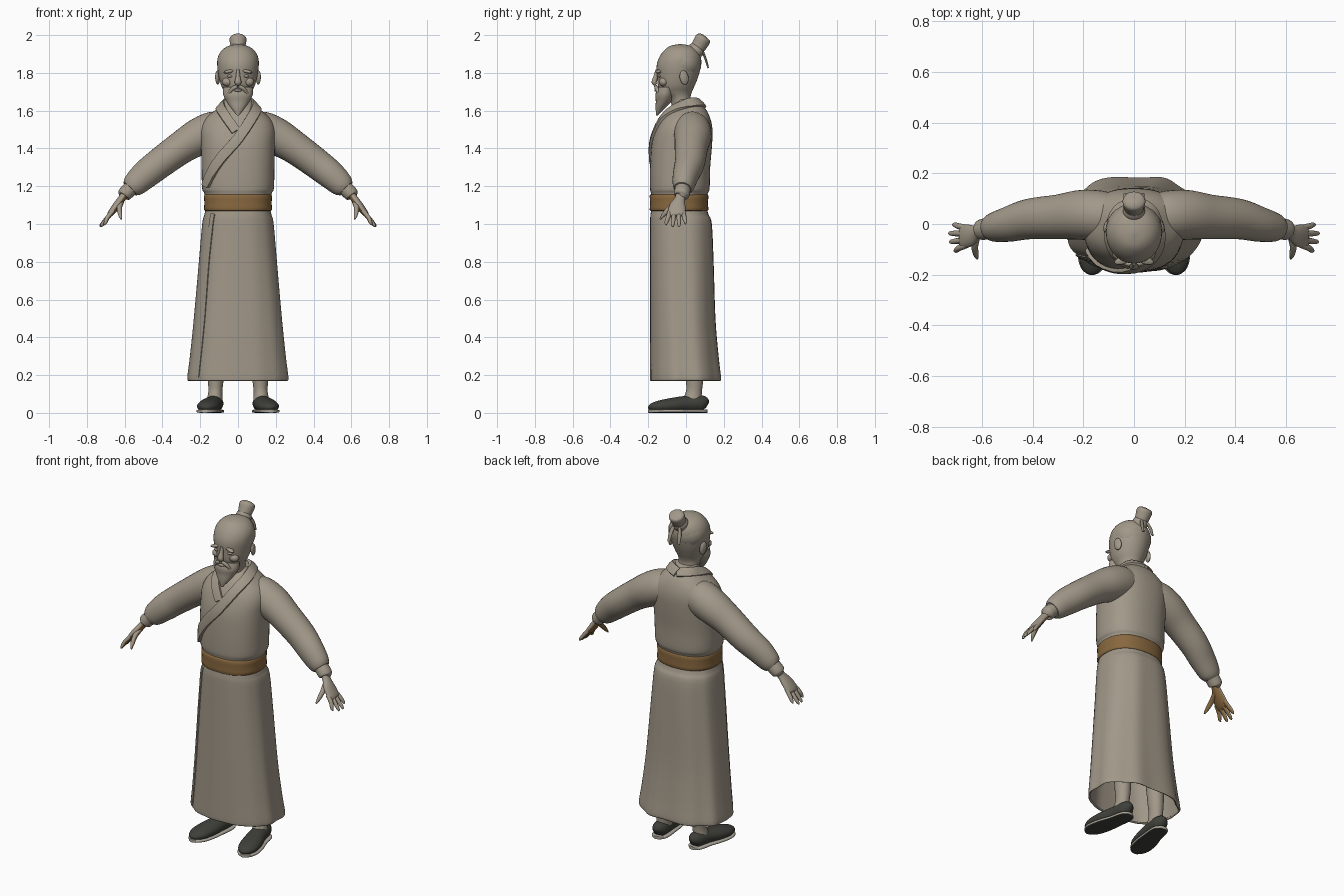
import bpy, bmesh, math
from mathutils import Vector, Matrix
from mathutils.bvhtree import BVHTree

def material(name, rgb):
    m = bpy.data.materials.new(name)
    m.diffuse_color = (*rgb, 1)
    return m

CLOTH = material("taupe", (0.36, 0.315, 0.25))
BROWN = material("leather brown", (0.25, 0.14, 0.05))
DARK = material("shoe black", (0.05, 0.05, 0.042))
PALE = material("sole edge", (0.42, 0.39, 0.33))

def finish(name, bm, mat, angle=50):
    bmesh.ops.recalc_face_normals(bm, faces=bm.faces)
    me = bpy.data.meshes.new(name)
    bm.to_mesh(me)
    bm.free()
    ob = bpy.data.objects.new(name, me)
    bpy.context.collection.objects.link(ob)
    me.materials.append(mat)
    bpy.ops.object.select_all(action='DESELECT')
    ob.select_set(True)
    bpy.context.view_layer.objects.active = ob
    bpy.ops.object.shade_smooth_by_angle(angle=math.radians(angle))
    return ob

def spline(rows, sub):
    """Catmull-Rom through rows of numbers."""
    rows = [Vector(r) for r in rows]
    if sub < 2:
        return rows
    out = []
    for i in range(len(rows) - 1):
        a, b, c, d = rows[max(i - 1, 0)], rows[i], rows[i + 1], rows[min(i + 2, len(rows) - 1)]
        for k in range(sub):
            t = k / sub
            out.append(0.5 * (2 * b + (c - a) * t + (2 * a - 5 * b + 4 * c - d) * t * t
                              + (3 * b - a - 3 * c + d) * t ** 3))
    return out + [rows[-1]]

def tube(name, rows, mat=CLOTH, n=32, sub=4, power=2, ref=(0, 1, 0), flat=False,
         fold=None, caps=True, floor=None, angle=50):
    """Loft ellipses; row = x, y, z, radius across ref, radius along ref."""
    rows = spline(rows, sub)
    pts = [Vector(r[:3]) for r in rows]
    bm, rings = bmesh.new(), []
    for i, r in enumerate(rows):
        t = Vector((0, 0, 1)) if flat else (pts[min(i + 1, len(pts) - 1)] - pts[max(i - 1, 0)]).normalized()
        u = Vector(ref)
        u = (u - t * u.dot(t)).normalized()
        v = t.cross(u)
        ring = []
        for j in range(n):
            a = 2 * math.pi * j / n
            c, s = (math.copysign(abs(q) ** (2 / power), q) for q in (math.cos(a), math.sin(a)))
            f = fold(a, i / (len(rows) - 1)) if fold else 1
            p = pts[i] + (u * r[4] * c + v * r[3] * s) * f
            if floor is not None:
                p.z = max(p.z, floor)
            ring.append(bm.verts.new(p))
        rings.append(ring)
    for a, b in zip(rings, rings[1:]):
        for j in range(n):
            bm.faces.new((a[j], a[(j + 1) % n], b[(j + 1) % n], b[j]))
    if caps:
        bm.faces.new(rings[0])
        bm.faces.new(rings[-1])
    return finish(name, bm, mat, angle)

def body(name, rows, **kw):
    """Upright loft; row = z, half width, front y, back y."""
    return tube(name, [(0, (f + b) / 2, z, w, (b - f) / 2) for z, w, f, b in rows], flat=True, **kw)

def blob(name, loc, size, rot=(0, 0, 0), mat=CLOTH):
    bm = bmesh.new()
    bmesh.ops.create_uvsphere(bm, u_segments=16, v_segments=10, radius=1)
    ob = finish(name, bm, mat)
    ob.location, ob.scale, ob.rotation_euler = loc, size, rot
    return ob

def band(name, path, over, width, thick):
    """Flat strip laid onto the surface of another part."""
    tree = BVHTree.FromPolygons([v.co for v in over.data.vertices],
                                [p.vertices[:] for p in over.data.polygons])
    hits = [tree.find_nearest(p)[:2] for p in spline(path, 6)]
    bm, rings = bmesh.new(), []
    for i, (p, nrm) in enumerate(hits):
        t = (hits[min(i + 1, len(hits) - 1)][0] - hits[max(i - 1, 0)][0]).normalized()
        side = nrm.cross(t).normalized() * width / 2
        rings.append([bm.verts.new(p + side * s + nrm * h) for s, h in
                      ((-1, -0.01), (-0.9, thick), (0, thick * 1.3), (0.9, thick), (1, -0.01))])
    for a, b in zip(rings, rings[1:]):
        for j in range(5):
            bm.faces.new((a[j], a[(j + 1) % 5], b[(j + 1) % 5], b[j]))
    bm.faces.new(rings[0])
    bm.faces.new(rings[-1])
    return finish(name, bm, CLOTH, 40)

# Robe: torso, belt and open, softly pleated skirt
torso = body("robe_torso", [(1.09, .165, -.175, .10), (1.16, .178, -.185, .115), (1.19, .19, -.19, .125),
    (1.30, .193, -.19, .128), (1.42, .196, -.182, .138), (1.50, .198, -.16, .14), (1.555, .175, -.135, .13),
    (1.60, .125, -.105, .11), (1.635, .085, -.07, .08), (1.66, .07, -.045, .055)], n=48, power=2.35)
body("belt", [(1.07, .172, -.186, .112), (1.075, .18, -.192, .118), (1.11, .178, -.191, .117),
    (1.15, .18, -.192, .118), (1.157, .172, -.186, .112)], mat=BROWN, n=48, sub=2, power=2.35)

def pleats(a, k):
    back = (1 + math.cos(a)) / 2
    return 1 + k * (-0.03 * back * math.cos(8 * a) + 0.007 * math.sin(13 * a))

skirt = body("robe_skirt", [(1.10, .165, -.18, .105), (1.05, .178, -.188, .12), (1.0, .19, -.19, .138),
    (.8, .208, -.19, .148), (.5, .235, -.19, .158), (.3, .256, -.19, .175), (.19, .27, -.19, .188),
    (.17, .266, -.188, .185)], n=96, power=2.35, fold=pleats, caps=False)
solid = skirt.modifiers.new("cloth thickness", 'SOLIDIFY')
solid.thickness, solid.offset = 0.012, -1

# Crossed collar and skirt overlap edge
band("collar_over", [(0, .09, 1.64), (.06, .06, 1.645), (.09, 0, 1.635), (.095, -.06, 1.61), (.07, -.115, 1.555),
    (0, -.165, 1.45), (-.09, -.18, 1.35), (-.165, -.16, 1.25), (-.19, -.13, 1.20)], torso, .06, .012)
band("collar_under", [(0, .09, 1.64), (-.06, .06, 1.645), (-.09, 0, 1.635), (-.09, -.06, 1.61), (-.06, -.12, 1.56),
    (-.01, -.16, 1.49)], torso, .055, .009)
band("skirt_overlap", [(-.15, -.17, 1.06), (-.18, -.16, .8), (-.205, -.16, .5), (-.235, -.15, .19)], skirt, .03, .005)

# Head and neck
body("head", [(1.58, .062, -.07, .04), (1.66, .06, -.085, .025), (1.695, .07, -.13, .03), (1.73, .088, -.148, .045),
    (1.78, .102, -.153, .065), (1.84, .110, -.155, .08), (1.885, .106, -.14, .078), (1.92, .085, -.115, .06),
    (1.942, .052, -.085, .03), (1.952, .008, -.04, -.02)], n=40)
blob("hair_cap", (0, -.018, 1.85), (.112, .10, .099), (-.25, 0, 0))
tube("nose", [(0, -.15, 1.815, .008, .012), (0, -.16, 1.78, .012, .012), (0, -.168, 1.75, .018, .014),
    (0, -.158, 1.738, .012, .008)], n=12)
tube("beard", [(0, -.105, 1.725, .08, .045), (0, -.112, 1.685, .078, .05), (0, -.118, 1.65, .062, .042),
    (0, -.135, 1.615, .038, .026), (0, -.153, 1.575, .006, .005)], n=24, flat=True)
blob("lower_lip", (0, -.158, 1.708), (.022, .01, .008))

# Top knot with its tie
tube("top_knot", [(0, .03, 1.88, .05, .045), (0, .05, 1.915, .036, .036), (0, .07, 1.945, .04, .04),
    (0, .09, 1.98, .045, .042), (0, .097, 1.992, .032, .03), (0, .1, 1.996, .008, .008)], n=24)
tube("knot_tie", [(0, .045, 1.905, .042, .042), (0, .056, 1.925, .044, .044), (0, .064, 1.938, .038, .038)], n=24)

for s, tag in ((-1, "right"), (1, "left")):
    # Face details
    blob(tag + "_brow", (s * .045, -.143, 1.808), (.034, .016, .009), (0, s * .2, -s * .3))
    blob(tag + "_eye", (s * .042, -.14, 1.783), (.017, .01, .008))
    blob(tag + "_cheek", (s * .055, -.118, 1.752), (.03, .025, .024))
    blob(tag + "_ear", (s * .108, -.01, 1.775), (.012, .024, .038), (.2, 0, s * .25))
    tube(tag + "_moustache", [(s * .004, -.16, 1.728, .01, .009), (s * .03, -.155, 1.716, .011, .01),
        (s * .05, -.14, 1.685, .008, .008), (s * .052, -.135, 1.655, .002, .002)], n=10)
    tube(tag + "_tie_end", [(s * .02, .09, 1.91, .01, .006), (s * .03, .105, 1.87, .012, .006),
        (s * .033, .118, 1.825, .008, .004)], n=10)

    # Sleeve, inner cuff and wrist
    tube(tag + "_sleeve", [(s * .06, .025, 1.505, .085, .085), (s * .13, .033, 1.495, .10, .098),
        (s * .21, .036, 1.46, .098, .098), (s * .30, .028, 1.405, .087, .088), (s * .41, .02, 1.325, .081, .08),
        (s * .49, 0, 1.262, .076, .07), (s * .55, -.013, 1.207, .064, .058), (s * .572, -.018, 1.186, .048, .046)])
    tube(tag + "_cuff", [(s * .54, -.012, 1.215, .04, .04), (s * .588, -.02, 1.17, .04, .042),
        (s * .604, -.024, 1.15, .036, .038), (s * .606, -.025, 1.147, .02, .02)], n=24)

    # Hand with brown palm side
    hand = [tube(tag + "_palm", [(s * .585, -.022, 1.18, .022, .028), (s * .615, -.032, 1.135, .02, .027),
        (s * .645, -.045, 1.095, .02, .043), (s * .675, -.05, 1.055, .016, .046), (s * .685, -.05, 1.043, .008, .038)], n=24)]
    for i, (y, tip, x, z) in enumerate([(-.085, -.105, .71, .995), (-.062, -.07, .727, .985),
                                        (-.038, -.037, .73, .985), (-.015, -.003, .715, 1.0)]):
        hand.append(tube(f"{tag}_finger_{i + 1}", [(s * .66, y, 1.07, .012, .011), (s * .69, (y + tip) / 2, 1.035, .012, .012),
            (s * (x - .008), tip, z + .012, .009, .009), (s * x, tip, z, .003, .003)], n=12))
    hand.append(tube(tag + "_thumb", [(s * .62, -.045, 1.115, .015, .016), (s * .628, -.085, 1.085, .014, .014),
        (s * .624, -.118, 1.05, .011, .011), (s * .618, -.137, 1.025, .004, .004)], n=12, ref=(1, 0, 0)))
    for ob in hand:
        ob.data.materials.append(BROWN)
        for p in ob.data.polygons:
            p.material_index = int(p.normal.dot(Vector((-s * .8, 0, -.6))) > 0.35)

    # Ankle, shoe and sole
    tube(tag + "_ankle", [(s * .125, .03, .05, .045, .055), (s * .12, .042, .11, .037, .042),
        (s * .118, .045, .18, .042, .046), (s * .115, .04, .32, .05, .052)], n=24)
    shoe = [(.118, .112, .04, .02, .014), (.12, .095, .048, .04, .036), (.123, .06, .05, .044, .046),
            (.132, 0, .047, .043, .05), (.148, -.07, .04, .04, .058), (.163, -.14, .034, .032, .055),
            (.172, -.182, .03, .02, .034), (.176, -.198, .026, .006, .01)]
    tube(tag + "_shoe", [(s * x, y, z, h, w) for x, y, z, h, w in shoe], mat=DARK, ref=(1, 0, 0), floor=.012)
    sole = tube(tag + "_sole", [(s * x, y, .009, .009, w + .004) for x, y, z, h, w in shoe], mat=PALE,
                ref=(1, 0, 0), power=4, floor=0)
    sole.data.materials.append(DARK)
    for p in sole.data.polygons:
        p.material_index = int(p.normal.z < -0.8)
